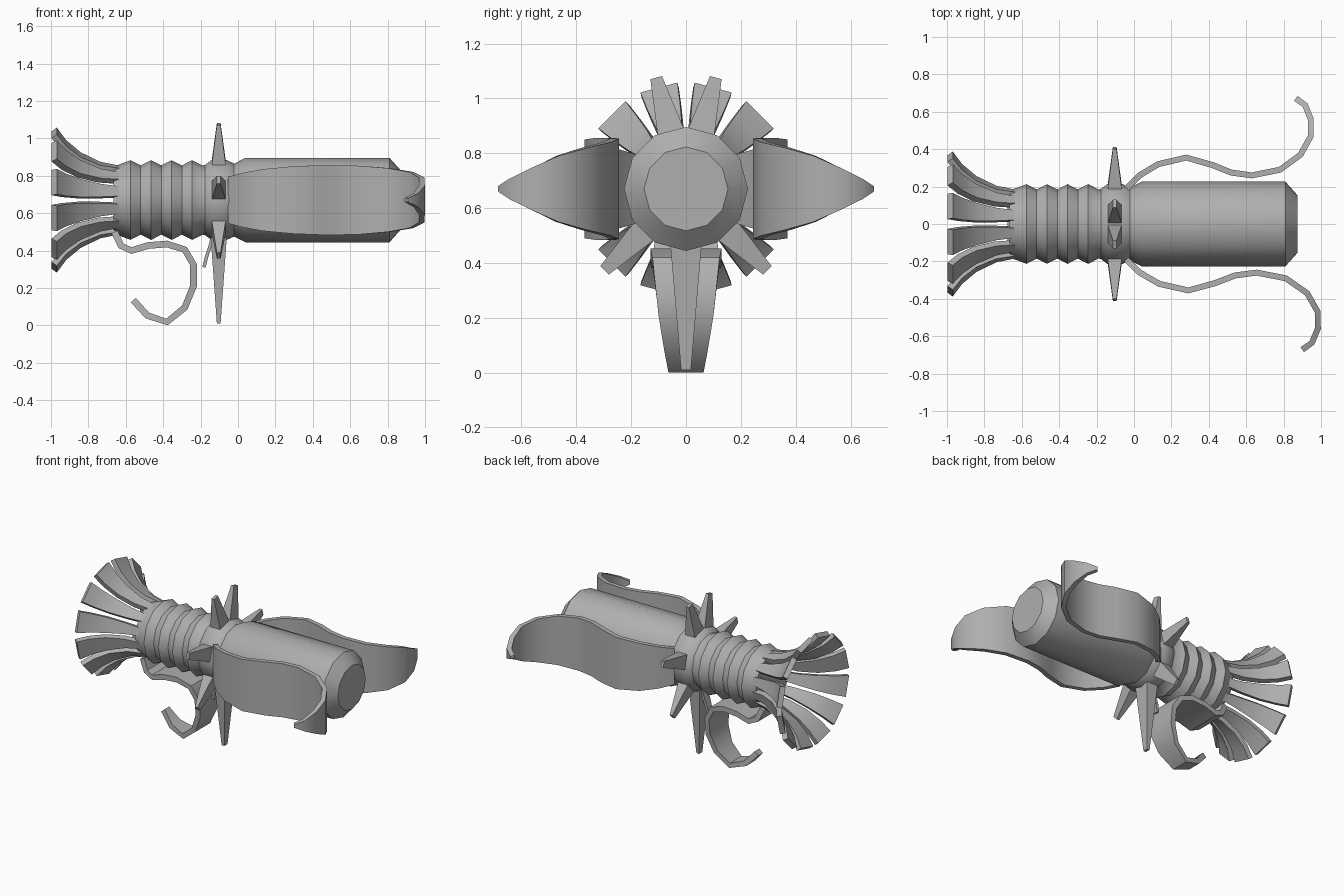
import bpy
import bmesh
from math import sin, cos, radians, hypot

if "Cube" in bpy.data.objects:
    bpy.data.objects.remove(bpy.data.objects["Cube"])

AXIS_Z = 0.67

# Dark grey finish shared by every part
GREY = bpy.data.materials.new("dark_grey")
GREY.diffuse_color = (0.43, 0.43, 0.43, 1)
GREY.use_nodes = True
GREY.node_tree.nodes["Principled BSDF"].inputs["Base Color"].default_value = GREY.diffuse_color


def place(x, r, w, deg):
    """Point at radius r and tangential offset w, turned about the long axis."""
    a = radians(deg)
    return (x, r * cos(a) - w * sin(a), AXIS_Z + r * sin(a) + w * cos(a))


def loft(name, rings, smooth=38):
    """Skin a list of equal-sized rings, cap both ends, smooth below an angle."""
    n, m = len(rings[0]), len(rings)
    bm = bmesh.new()
    v = [[bm.verts.new(p) for p in ring] for ring in rings]
    for i in range(m - 1):
        for j in range(n):
            k = (j + 1) % n
            bm.faces.new((v[i][j], v[i][k], v[i + 1][k], v[i + 1][j]))
    bm.faces.new(v[0][::-1])
    bm.faces.new(v[-1])
    bmesh.ops.recalc_face_normals(bm, faces=bm.faces)
    mesh = bpy.data.meshes.new(name)
    bm.to_mesh(mesh)
    bm.free()
    mesh.materials.append(GREY)
    obj = bpy.data.objects.new(name, mesh)
    bpy.context.collection.objects.link(obj)
    bpy.ops.object.select_all(action='DESELECT')
    obj.select_set(True)
    bpy.context.view_layer.objects.active = obj
    bpy.ops.object.shade_smooth_by_angle(angle=radians(smooth))
    return obj


def lathe(name, profile, sides=12):
    return loft(name, [[place(x, r, 0, 360 * k / sides) for k in range(sides)]
                       for x, r in profile])


def ribbon(name, path, deg, thick):
    """Curved strip: path rows are (x, radius, half width)."""
    rings = []
    for i, (x, r, h) in enumerate(path):
        a, b = path[max(i - 1, 0)], path[min(i + 1, len(path) - 1)]
        dx, dr = b[0] - a[0], b[1] - a[1]
        l = hypot(dx, dr)
        nx, nr = -dr / l * thick / 2, dx / l * thick / 2
        rings.append([place(x + s * nx, r + s * nr, w, deg)
                      for s, w in ((1, -h), (1, h), (-1, h), (-1, -h))])
    return loft(name, rings)


def spike(name, deg, tip, base_x=0.042, base_w=0.055, tip_w=0.022):
    x0 = -0.103
    rows = ((0.17, base_x, base_w), (tip, 0.01, tip_w))
    loft(name, [[place(x0 + i * hx, r, j * hw, deg)
                 for i, j in ((-1, -1), (1, -1), (1, 1), (-1, 1))] for r, hx, hw in rows])


# Main barrel with chamfered nose
lathe("barrel", [(-0.03, 0.19), (0.04, 0.226), (0.81, 0.226), (0.875, 0.153)])

# Collar carrying the spikes
lathe("collar", [(-0.18, 0.185), (-0.14, 0.215), (-0.065, 0.215), (-0.02, 0.195)])

# Ribbed grip
grip = [(-0.665, 0.18), (-0.63, 0.192)]
for k in range(4):
    grip += [(-0.575 + 0.11 * k, 0.213), (-0.52 + 0.11 * k, 0.185)]
lathe("ribbed_grip", grip + [(-0.16, 0.19)])

# Flared tail fins
fin = [(-0.63, 0.165, 0.026), (-0.74, 0.185, 0.036), (-0.85, 0.236, 0.05),
       (-0.93, 0.302, 0.061), (-0.983, 0.372, 0.07)]
for k in range(12):
    ribbon(f"tail_fin_{k + 1}", fin, 15 + 30 * k, 0.035)

# Short spikes and the long lower spike
for k, a in enumerate((15, 75, 105, 165, -45, -135)):
    spike(f"spike_{k + 1}", a, 0.42)
spike("long_lower_spike", -90, 0.66, 0.045, 0.06, 0.018)

# Wavy side vanes, the front one slightly longer
vane = [(-0.04, 0.19, 0.125), (0.03, 0.26, 0.145), (0.13, 0.32, 0.165), (0.28, 0.355, 0.18),
        (0.42, 0.315, 0.186), (0.52, 0.275, 0.186), (0.63, 0.26, 0.183), (0.78, 0.29, 0.17),
        (0.89, 0.37, 0.15), (0.945, 0.47, 0.12), (0.945, 0.56, 0.077),
        (0.915, 0.635, 0.037), (0.865, 0.672, 0.01)]
ribbon("back_vane", vane, 0, 0.032)
ribbon("front_vane", [(x * 1.04, r, h) for x, r, h in vane], 180, 0.032)

# Curled lower guard
guard = [(-0.66, 0.17, 0.11), (-0.625, 0.245, 0.12), (-0.57, 0.27, 0.128), (-0.48, 0.243, 0.13),
         (-0.38, 0.235, 0.13), (-0.285, 0.265, 0.122), (-0.238, 0.345, 0.113),
         (-0.238, 0.46, 0.1), (-0.285, 0.575, 0.08), (-0.38, 0.652, 0.064),
         (-0.485, 0.617, 0.045), (-0.56, 0.535, 0.025)]
ribbon("lower_guard", guard, -90, 0.036)

# Small trigger
ribbon("trigger", [(-0.13, 0.17, 0.03), (-0.15, 0.25, 0.028), (-0.17, 0.31, 0.025),
                   (-0.182, 0.36, 0.02)], -90, 0.018)
